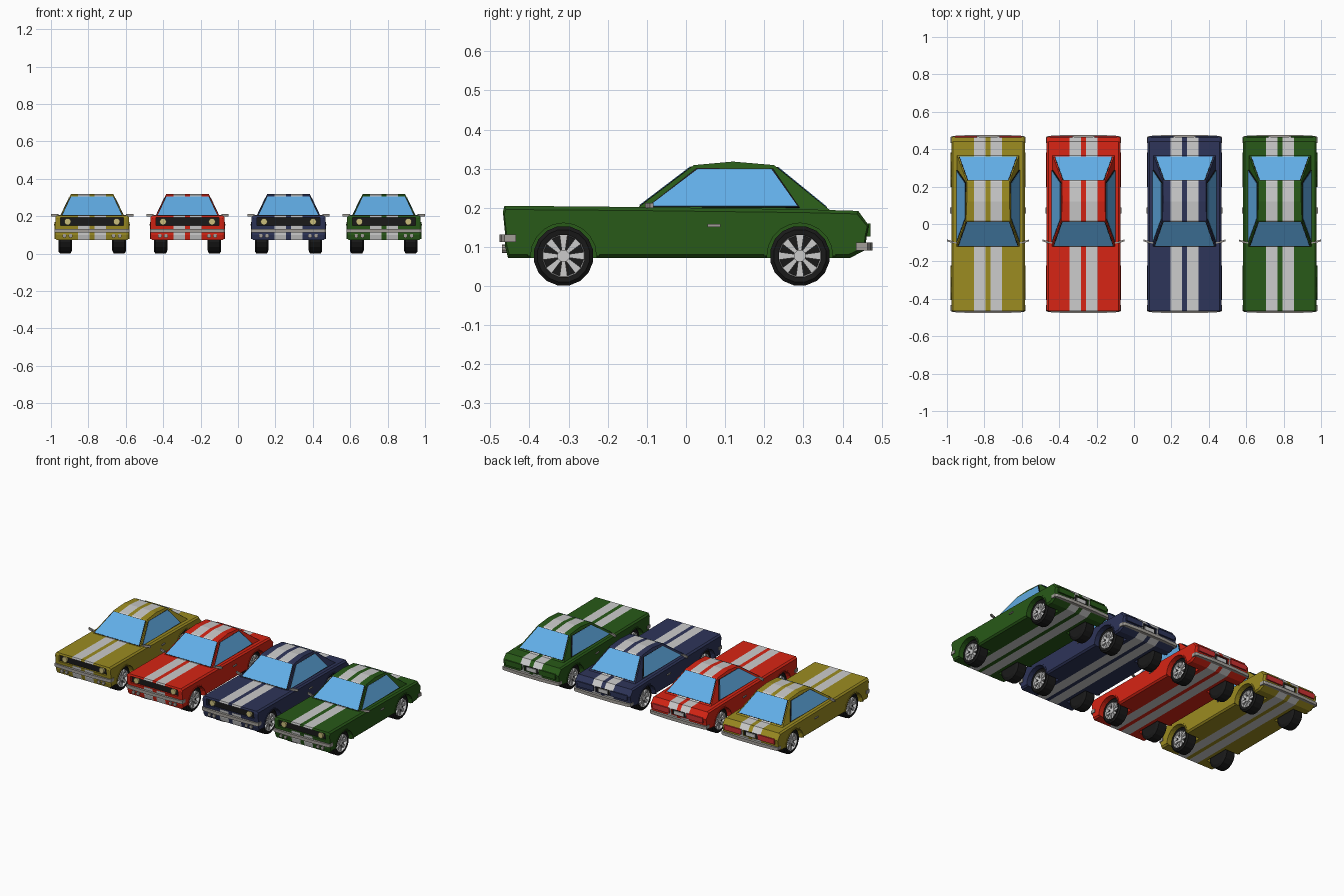
import bpy, bmesh
from math import sin, cos, pi
from mathutils import Vector

if "Cube" in bpy.data.objects:
    bpy.data.objects.remove(bpy.data.objects["Cube"])


def material(name, r, g, b):
    m = bpy.data.materials.new(name)
    m.diffuse_color = (r, g, b, 1)
    m.use_nodes = True
    m.node_tree.nodes["Principled BSDF"].inputs["Base Color"].default_value = m.diffuse_color
    return m


GREY = material("stripe_grey", 0.55, 0.55, 0.55)
BLACK = material("black_rubber", 0.01, 0.01, 0.01)
GLASS = material("window_glass", 0.12, 0.42, 0.8)
CHROME = material("trim_metal", 0.36, 0.34, 0.31)
LAMP = material("lamp_yellow", 0.6, 0.52, 0.2)
TAIL = material("tail_red", 0.6, 0.03, 0.03)
X0 = 0  # x position of the car being built


def mesh(name, verts, faces, mats, slots=None):
    me = bpy.data.meshes.new(name)
    me.from_pydata([tuple(v) for v in verts], [], faces)
    for m in mats:
        me.materials.append(m)
    if slots:
        me.polygons.foreach_set("material_index", slots)
    bm = bmesh.new()
    bm.from_mesh(me)
    bmesh.ops.recalc_face_normals(bm, faces=bm.faces)
    bm.to_mesh(me)
    bm.free()
    ob = bpy.data.objects.new(name, me)
    ob.location.x = X0
    bpy.context.collection.objects.link(ob)
    return ob


def prism_data(pts, axis, a, b):
    """Closed outline extruded along an axis from a to b."""
    place = {"x": lambda p, t: (t, p[0], p[1]), "y": lambda p, t: (p[0], t, p[1]),
             "z": lambda p, t: (p[0], p[1], t)}[axis]
    n = len(pts)
    verts = [place(p, t) for t in (a, b) for p in pts]
    faces = [list(range(n))[::-1], list(range(n, 2 * n))]
    faces += [[i, (i + 1) % n, (i + 1) % n + n, i + n] for i in range(n)]
    return verts, faces


def prism(name, pts, axis, a, b, mat):
    return mesh(name, *prism_data(pts, axis, a, b), [mat])


def rect(x0, x1, z0, z1):
    return [(x0, z0), (x1, z0), (x1, z1), (x0, z1)]


def circle(cx, cy, r, n):
    return [(cx + r * cos(2 * pi * (i + .5) / n), cy + r * sin(2 * pi * (i + .5) / n)) for i in range(n)]


def pane(name, quad, out):
    """Glass pane with a dark surround, raised off the cabin."""
    q = [Vector(v) for v in quad]
    nrm = (q[1] - q[0]).cross(q[3] - q[0]).normalized()
    if nrm.dot(Vector(out)) < 0:
        nrm = -nrm
    mid = sum(q, Vector()) / 4
    box = [[0, 1, 2, 3], [4, 5, 6, 7]] + [[i, (i + 1) % 4, (i + 1) % 4 + 4, i + 4] for i in range(4)]
    for part, grow, lift, mat in (("surround", 0.005, 0.0015, BLACK), ("glass", 0, 0.003, GLASS)):
        p = [v + (v - mid).normalized() * grow for v in q]
        mesh(name + "_" + part, [v - nrm * .004 for v in p] + [v + nrm * lift for v in p], box, [mat])


STRIPES = [-.075, -.013, .013, .075]
BODY = [(-.464, .205), (-.468, .19), (-.462, .13), (-.462, .1), (-.455, .072), (.42, .072), (.458, .092),
        (.462, .13), (.467, .155), (.44, .192), (.3, .196), (-.13, .202)]
CABIN = [(-.13, .195, .172), (.02, .309, .118), (.12, .318, .114), (.225, .309, .114), (.375, .188, .168)]
WHEEL = [(.06, .107), (.077, .115), (.077, .172), (.068, .18), (.055, .178), (.052, .158)]
AXLES = (-.313, .291)


def body(paint):
    # sheet-metal body: side outline swept across, stripes set by column
    xs = [-.197, -.187] + STRIPES + [.187, .197]
    n = len(BODY)
    verts = []
    for x in xs:
        edge = abs(x) > .19
        verts += [(x, y * (.992 if edge else 1), .137 + (z - .137) * (.86 if edge else 1)) for y, z in BODY]
    faces, slots = [list(range(n)), list(range(n * 7, n * 8))], [0, 0]
    for c in range(7):
        for i in range(n):
            j = (i + 1) % n
            faces.append([c * n + i, c * n + j, c * n + n + j, c * n + n + i])
            slots.append(1 if c in (2, 4) else 0)
    ob = mesh("body", verts, faces, [paint, GREY], slots)
    # wheel wells, grille recess and plate recess
    cuts = [prism_data(circle(y, .077, .085, 20), "x", *sorted((s * .098, s * .25))) for y in AXLES for s in (-1, 1)]
    cuts.append(prism_data(rect(-.168, .168, .15, .193), "y", -.52, -.447))
    cuts.append(prism_data(rect(-.05, .05, .121, .158), "y", .452, .52))
    cv, cf = [], []
    for v, f in cuts:
        cf += [[i + len(cv) for i in face] for face in f]
        cv += v
    cutter = mesh("body_cutter", cv, cf, [paint])
    cutter.hide_render = True
    cutter.hide_viewport = True
    cutter.display_type = "WIRE"
    mod = ob.modifiers.new("openings", "BOOLEAN")
    mod.object = cutter
    mod.operation = "DIFFERENCE"
    mod.solver = "EXACT"


def cabin(paint):
    verts = [(x, y, z) for y, z, w in CABIN for x in [-w] + STRIPES + [w]]
    faces, slots = [], []
    for r in range(4):
        for c in range(5):
            faces.append([r * 6 + c, r * 6 + c + 1, r * 6 + c + 7, r * 6 + c + 6])
            slots.append(1 if c in (1, 3) else 0)
    faces += [[r * 6 for r in range(5)], [r * 6 + 5 for r in range(5)]]
    mesh("cabin", verts, faces, [paint, GREY], slots + [0, 0])
    pane("windshield", [(-.158, -.117, .205), (.158, -.117, .205), (.112, .012, .303), (-.112, .012, .303)], (0, -1, 1))
    pane("rear_window", [(-.152, .358, .201), (.152, .358, .201), (.107, .234, .302), (-.107, .234, .302)], (0, 1, 1))
    for s in (-1, 1):
        side = lambda y, z: (s * (.171 - (z - .195) * .475), y, z)
        pane("side_window", [side(-.095, .203), side(.285, .203), side(.218, .298), side(.03, .298)], (s, 0, .4))


def wheel(s, y):
    # tyre lathe with a bright inner rim
    n, k = 16, len(WHEEL)
    verts = [(s * x, y + a, .077 + b) for r, x in WHEEL for a, b in circle(0, 0, r, n)]
    faces, slots = [list(range(n)), list(range(n * (k - 1), n * k))], [0, 0]
    for r in range(k - 1):
        for i in range(n):
            j = (i + 1) % n
            faces.append([r * n + i, r * n + j, r * n + n + j, r * n + n + i])
            slots.append(1 if r == k - 2 else 0)
    mesh("wheel", verts, faces, [BLACK, GREY], slots)
    # eight spokes and hub
    for i in range(8):
        t = 2 * pi * i / 8
        pts = [(y + r * cos(t) - w * sin(t), .077 + r * sin(t) + w * cos(t))
               for r, w in ((.01, -.004), (.053, -.01), (.053, .01), (.01, .004))]
        prism("wheel_spoke", pts, "x", s * .157, s * .17, GREY)
    prism("wheel_hub", circle(y, .077, .016, 8), "x", s * .157, s * .174, GREY)


def bumper(sign, z0, z1):
    half = [(.08, .477), (.19, .471), (.201, .464), (.201, .434), (.188, .434), (.188, .45)]
    pts = half + [(-x, y) for x, y in half[::-1]]
    prism("bumper", [(x, y * sign) for x, y in pts], "z", z0, z1, CHROME)


def car(x, paint, tail):
    global X0
    X0 = x
    body(paint)
    cabin(paint)
    bumper(-1, .112, .132)
    bumper(1, .091, .111)
    # grille and number plate
    prism("grille", rect(-.168, .168, .15, .193), "y", -.452, -.446, BLACK)
    prism("plate_panel", rect(-.05, .05, .121, .158), "y", .448, .454, BLACK)
    prism("plate", rect(-.033, .033, .126, .148), "y", .452, .459, GREY)
    for s in (-1, 1):
        for y in AXLES:
            wheel(s, y)
            # arch lip
            arc = [(r, pi * t / 10) for r, ts in ((.084, range(11)), (.092, range(10, -1, -1))) for t in ts]
            prism("arch_lip", [(y + r * cos(t), .077 + r * sin(t)) for r, t in arc], "x", s * .18, s * .2, paint)
        # lamps
        prism("headlight", circle(s * .131, .171, .018, 12), "y", -.464, -.45, LAMP)
        for lx in (.115, .148):
            prism("fog_lamp", circle(s * lx, .095, .011, 10), "y", -.47, -.455, CHROME)
        prism("tail_light", rect(s * .06, s * .178, .127, .16), "y", .45, .471, tail)
        # door handle and door mirror
        prism("door_handle", [(.055, .151), (.088, .151), (.088, .158), (.055, .158)], "x", s * .19, s * .203, CHROME)
        prism("mirror_arm", [(s * .155, -.108), (s * .19, -.1), (s * .19, -.094), (s * .155, -.1)], "z", .2, .206, CHROME)
        prism("mirror", [(s * .182, -.105), (s * .22, -.092), (s * .219, -.083), (s * .181, -.095)], "z", .199, .212, CHROME)


for x, name, rgb, red in ((-.78, "yellow", (.33, .26, .015), True), (-.27, "red", (.68, .018, .007), True),
                          (.27, "navy", (.027, .035, .1), False), (.78, "green", (.021, .1, .009), False)):
    paint = material("paint_" + name, *rgb)
    car(x, paint, TAIL if red else paint)
